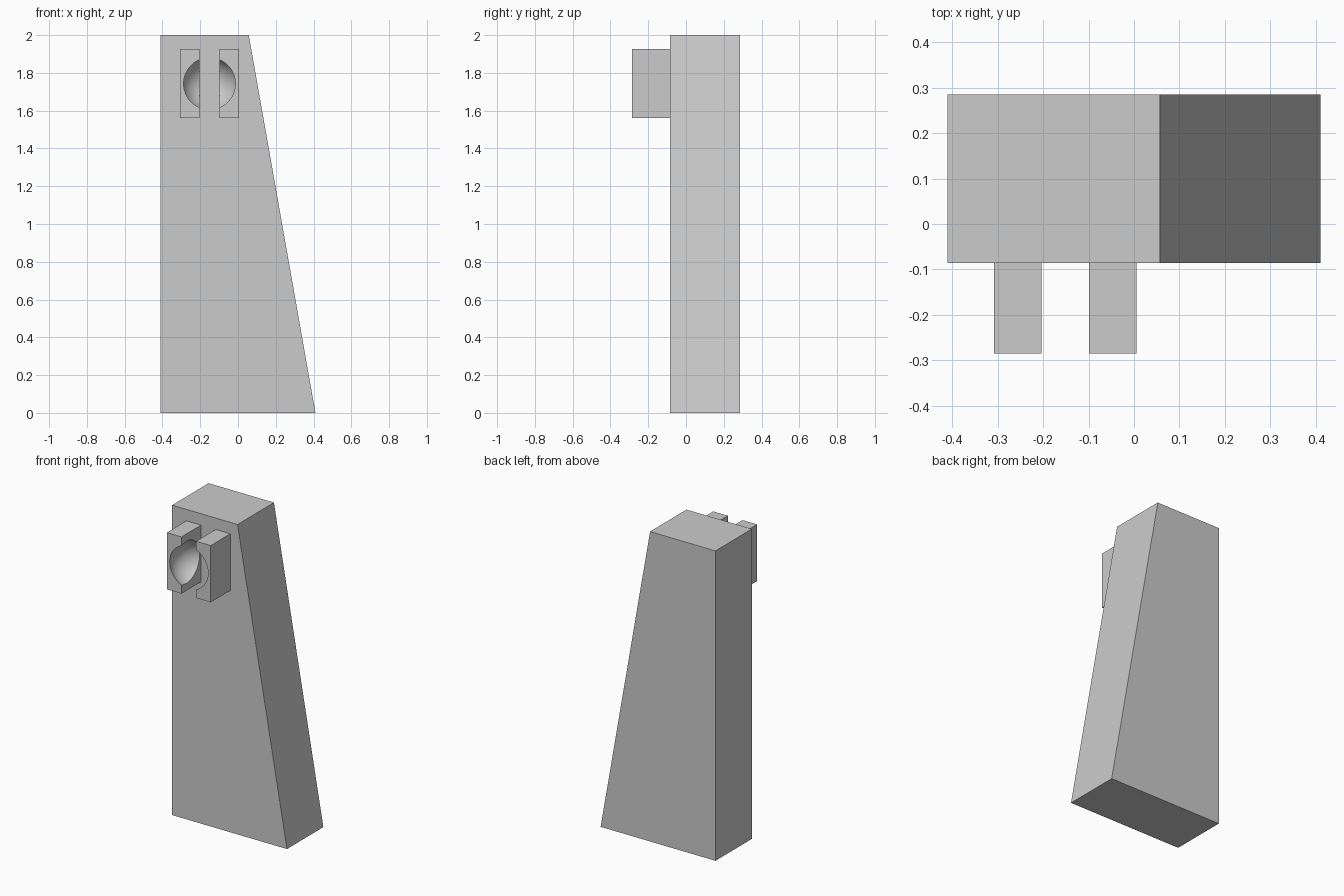
import bpy, bmesh
from math import radians

cube = bpy.data.objects.get("Cube")
if cube:
    bpy.data.objects.remove(cube, do_unlink=True)

# Single plain grey
grey = bpy.data.materials.new("plain_grey")
grey.use_nodes = True
colour = (0.6, 0.6, 0.6, 1)
grey.diffuse_color = colour
grey.node_tree.nodes["Principled BSDF"].inputs["Base Color"].default_value = colour


def make_object(name, bm):
    bmesh.ops.recalc_face_normals(bm, faces=bm.faces[:])
    mesh = bpy.data.meshes.new(name)
    bm.to_mesh(mesh)
    bm.free()
    mesh.materials.append(grey)
    obj = bpy.data.objects.new(name, mesh)
    bpy.context.collection.objects.link(obj)
    return obj


def extruded(name, profile, y0, y1):
    """Extrude an (x, z) profile from y0 to y1."""
    bm = bmesh.new()
    face = bm.faces.new([bm.verts.new((x, y0, z)) for x, z in profile])
    result = bmesh.ops.extrude_face_region(bm, geom=[face])
    verts = [v for v in result["geom"] if isinstance(v, bmesh.types.BMVert)]
    bmesh.ops.translate(bm, verts=verts, vec=(0, y1 - y0, 0))
    return make_object(name, bm)


FRONT, BODY_FRONT, BACK = -0.285, -0.086, 0.285

# Tall body with one sloping side
extruded("body", [(-0.41, 0), (0.41, 0), (0.057, 2), (-0.41, 2)], BODY_FRONT, BACK)

# Ball that hollows the socket between the two jaws
bm = bmesh.new()
bmesh.ops.create_uvsphere(bm, u_segments=64, v_segments=32, radius=0.146)
bmesh.ops.translate(bm, verts=bm.verts[:], vec=(-0.151, FRONT + 0.05, 1.743))
ball = make_object("socket_cutter", bm)
ball.data.shade_smooth()
ball.hide_render = True

# Pair of jaws carrying the socket
for name, x0, x1 in (("right_jaw", -0.308, -0.204), ("left_jaw", -0.099, 0.005)):
    z0, z1 = 1.56, 1.926
    jaw = extruded(name, [(x0, z0), (x1, z0), (x1, z1), (x0, z1)], FRONT, BODY_FRONT)
    cut = jaw.modifiers.new("socket", "BOOLEAN")
    cut.operation = "DIFFERENCE"
    cut.solver = "EXACT"
    cut.object = ball
    bpy.ops.object.select_all(action="DESELECT")
    jaw.select_set(True)
    bpy.context.view_layer.objects.active = jaw
    bpy.ops.object.modifier_apply(modifier=cut.name)
    bpy.ops.object.shade_smooth_by_angle(angle=radians(20))

bpy.data.objects.remove(ball, do_unlink=True)
